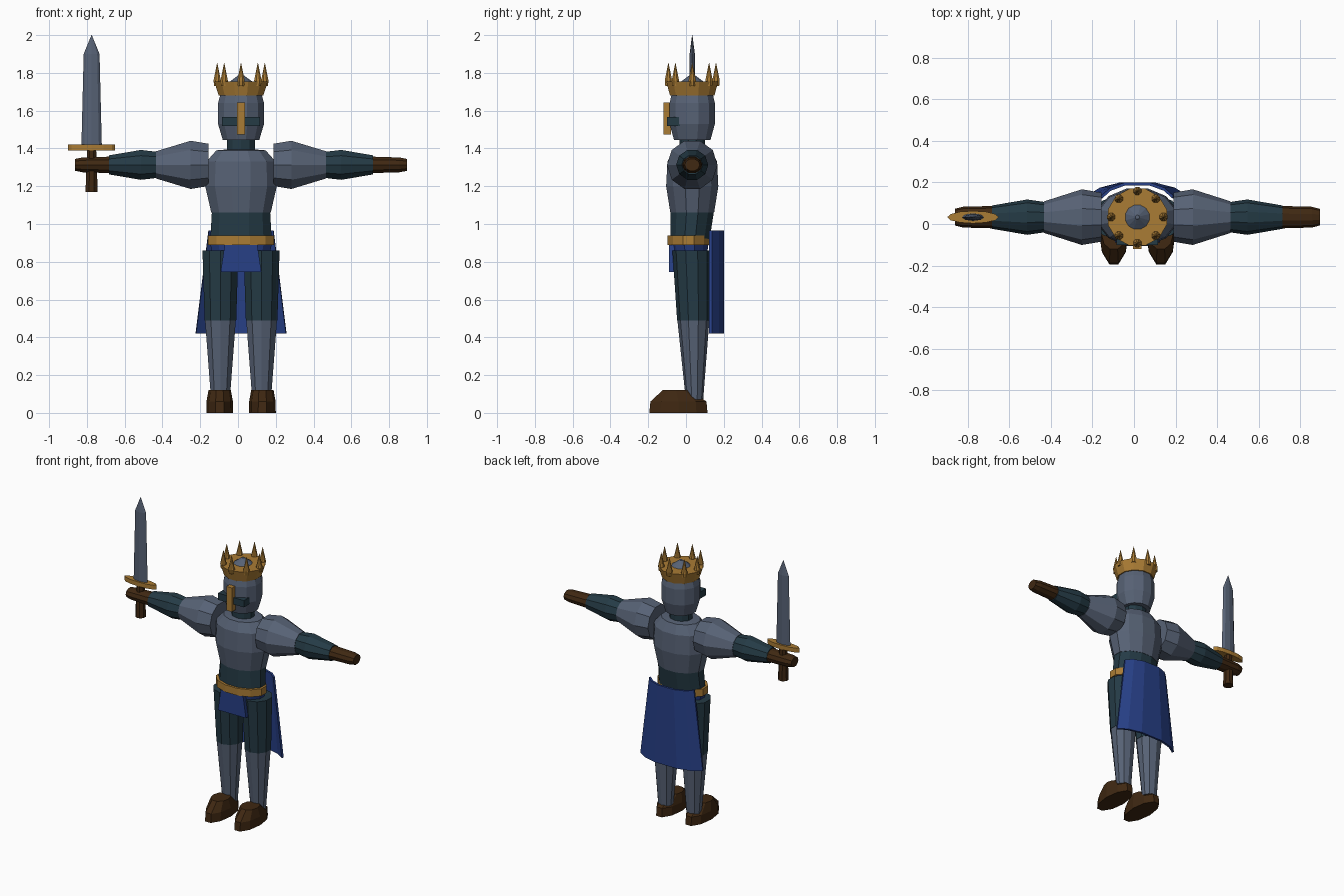
import bpy, bmesh, math
from mathutils import Matrix, Vector

cube = bpy.data.objects.get("Cube")
if cube:
    bpy.data.objects.remove(cube, do_unlink=True)

CX, CY = 0.016, 0.033      # body axis


def material(name, rgb):
    m = bpy.data.materials.new(name)
    m.use_nodes = True
    m.diffuse_color = (*rgb, 1)
    m.node_tree.nodes["Principled BSDF"].inputs["Base Color"].default_value = (*rgb, 1)
    return m


steel = material("steel", (0.095, 0.122, 0.178))
cloth = material("dark teal cloth", (0.018, 0.043, 0.06))
gold = material("gold", (0.40, 0.20, 0.035))
blue = material("royal blue", (0.02, 0.05, 0.24))
leather = material("brown leather", (0.05, 0.021, 0.006))


def finish(name, bm, mat):
    bmesh.ops.recalc_face_normals(bm, faces=bm.faces[:])
    mesh = bpy.data.meshes.new(name)
    bm.to_mesh(mesh)
    bm.free()
    mesh.materials.append(mat)
    obj = bpy.data.objects.new(name, mesh)
    bpy.context.collection.objects.link(obj)
    return obj


def loft(name, mat, origin, rings, sides=10, axis="z", side=1, turn=0.5):
    """Skin elliptical rings (height, radius a, radius b, shift in y) along an axis."""
    bm = bmesh.new()
    loops = []
    for h, a, b, *shift in rings:
        dy = shift[0] if shift else 0
        loop = []
        for i in range(sides):
            t = math.tau * (i + turn) / sides
            u, v = a * math.cos(t), b * math.sin(t) + dy
            p = (u, v, h) if axis == "z" else (side * h, v, u)
            loop.append(bm.verts.new(Vector(origin) + Vector(p)))
        loops.append(loop)
    for low, high in zip(loops, loops[1:]):
        for i in range(sides):
            j = (i + 1) % sides
            bm.faces.new((low[i], low[j], high[j], high[i]))
    bm.faces.new(loops[0])
    bm.faces.new(loops[-1])
    return finish(name, bm, mat)


def box(name, mat, x, y, z, top=1.0):
    """Box from ranges; its top edge can be narrowed in x."""
    bm = bmesh.new()
    size = [r[1] - r[0] for r in (x, y, z)]
    mid = [(r[0] + r[1]) / 2 for r in (x, y, z)]
    bmesh.ops.create_cube(bm, size=1)
    for v in bm.verts:
        if v.co.z > 0:
            v.co.x *= top
    bmesh.ops.transform(bm, verts=bm.verts[:],
                        matrix=Matrix.Translation(mid) @ Matrix.Diagonal((*size, 1)))
    return finish(name, bm, mat)


body = (CX, CY, 0)

# Trunk
loft("breastplate", steel, body, [
    (1.06, 0.163, 0.12), (1.2, 0.196, 0.143), (1.33, 0.19, 0.136),
    (1.39, 0.135, 0.105), (1.395, 0.07, 0.06)], 12)
loft("abdomen", cloth, body, [(0.92, 0.168, 0.108, -0.012), (1.06, 0.16, 0.118)], 12)
loft("belt", gold, body, [(0.89, 0.182, 0.115, -0.02), (0.94, 0.182, 0.115, -0.02)], 12)
loft("hips", blue, body, [(0.81, 0.15, 0.09, -0.012), (0.9, 0.17, 0.105, -0.015)], 12)
box("front_tabard", blue, (CX - 0.108, CX + 0.108), (-0.09, -0.06), (0.745, 0.89), 0.8)

# Head and helmet
loft("neck", cloth, body, [(1.37, 0.078, 0.068), (1.46, 0.078, 0.068)])
loft("helmet", steel, body, [
    (1.445, 0.1, 0.1), (1.53, 0.126, 0.124), (1.64, 0.126, 0.124), (1.69, 0.112, 0.112),
    (1.755, 0.06, 0.06), (1.788, 0.014, 0.014), (1.792, 0.01, 0.01)], 12)
box("visor_slit", cloth, (CX - 0.1, CX + 0.1), (-0.1, -0.02), (1.52, 1.567))
box("nose_guard", gold, (CX - 0.021, CX + 0.021), (-0.12, -0.08), (1.475, 1.642))

# Crown
loft("crown_band", gold, body, [(1.68, 0.122, 0.122), (1.755, 0.147, 0.142)], 12)
for i in range(8):
    a = math.tau * i / 8
    spot = (CX + 0.126 * math.cos(a), CY + 0.126 * math.sin(a), 0)
    loft(f"crown_spike_{i + 1}", gold, spot,
         [(1.73, 0.018, 0.018), (1.76, 0.021, 0.021), (1.852, 0.001, 0.001)], 8)

# Limbs, mirrored about the body axis
for label, s in (("left", 1), ("right", -1)):
    shoulder = (CX, CY, 1.313)
    loft(label + "_pauldron", steel, shoulder, [
        (0.173, 0.118, 0.118), (0.267, 0.134, 0.134), (0.449, 0.076, 0.076)], 10, "x", s)
    loft(label + "_forearm", cloth, shoulder, [
        (0.44, 0.072, 0.072), (0.53, 0.083, 0.085), (0.7, 0.053, 0.056)], 10, "x", s)
    loft(label + "_glove", leather, shoulder, [
        (0.69, 0.046, 0.054), (0.84, 0.041, 0.05), (0.879, 0.033, 0.04)], 10, "x", s)

    leg = (CX + s * 0.109, 0.035, 0)
    loft(label + "_thigh", cloth, leg, [
        (0.49, 0.088, 0.087, 0.005), (0.86, 0.1, 0.102, -0.005)])
    loft(label + "_greave", steel, leg, [
        (0.07, 0.052, 0.046, 0.01), (0.495, 0.086, 0.085, 0.004)])
    loft(label + "_boot", leather, (CX + s * 0.113, 0, 0), [
        (0, 0.071, 0.162, -0.04), (0.06, 0.07, 0.156, -0.04), (0.122, 0.059, 0.073, -0.052)],
        10, turn=0)

# Sword held upright in the right hand
hand = (-0.775, CY, 0)
loft("sword_grip", leather, hand, [
    (1.17, 0.035, 0.035), (1.27, 0.031, 0.031), (1.4, 0.026, 0.026)], 8)
loft("sword_guard", gold, hand, [(1.39, 0.124, 0.03), (1.42, 0.124, 0.03)], 12, turn=0)
loft("sword_blade", steel, hand, [
    (1.415, 0.054, 0.018), (1.9, 0.042, 0.014), (2.0, 0.001, 0.001)], 8, turn=0)

# Curved cape hanging from the back of the belt, flared at the hem
bm = bmesh.new()
half_arc = [(0.35, 0.2), (0.75, 0.175), (1.0, 0.137)]
arc = [(-f, y) for f, y in reversed(half_arc)] + half_arc
layers = []
for inset in (0, 0.015):
    for z, half in ((0.42, 0.241), (0.965, 0.173)):
        layers.append([bm.verts.new((CX + f * half * (1 - inset), y - inset, z)) for f, y in arc])
outer_low, outer_high, inner_low, inner_high = layers
for a, b in ((outer_low, outer_high), (inner_low, inner_high),
             (outer_low, inner_low), (outer_high, inner_high)):
    for i in range(len(arc) - 1):
        bm.faces.new((a[i], a[i + 1], b[i + 1], b[i]))
for end in (0, -1):
    bm.faces.new((outer_low[end], outer_high[end], inner_high[end], inner_low[end]))
finish("cape", bm, blue)
